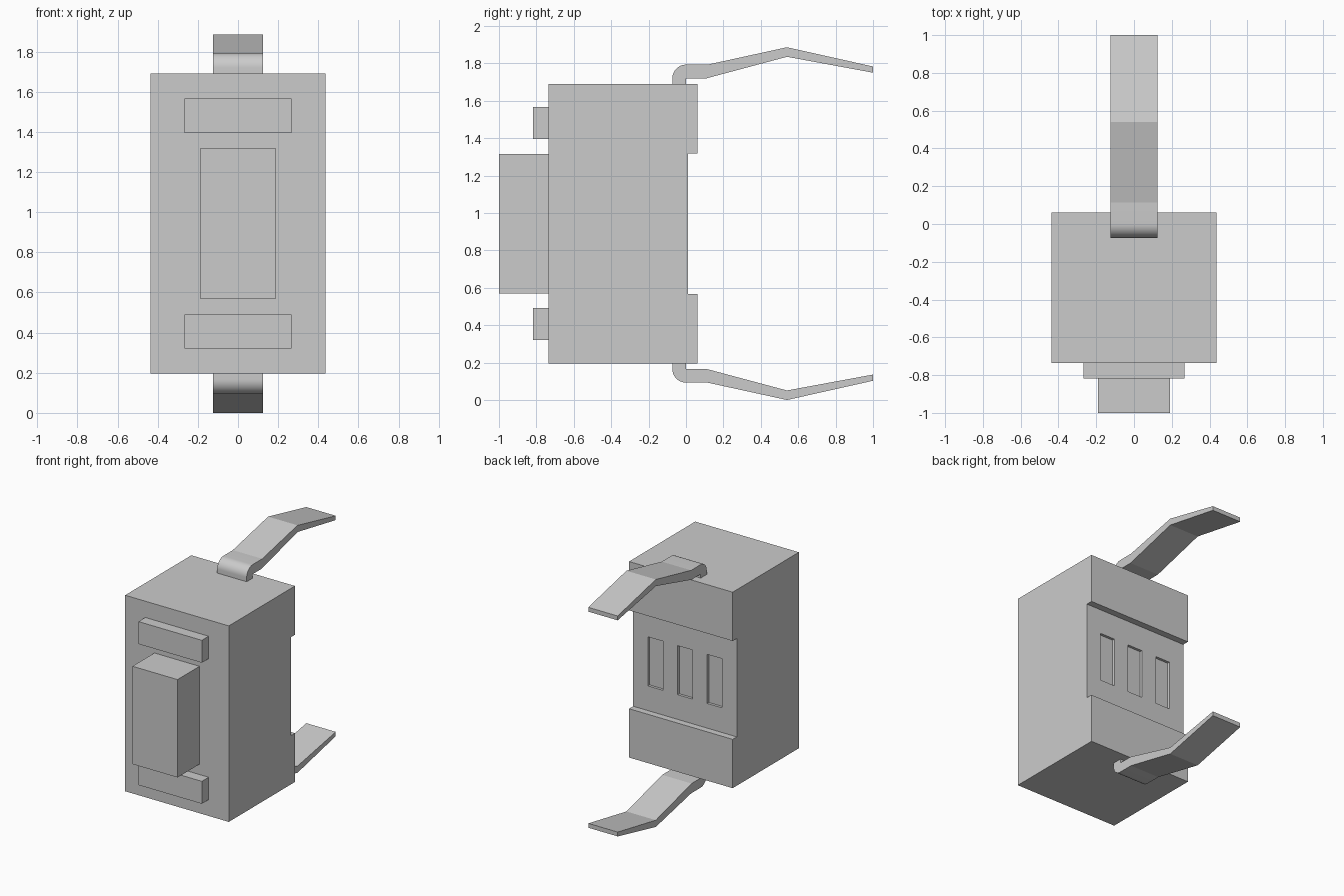
import bpy, bmesh, math

if "Cube" in bpy.data.objects:
    bpy.data.objects.remove(bpy.data.objects["Cube"], do_unlink=True)

MID = 0.943  # height of the horizontal symmetry plane

grey = bpy.data.materials.new("light_grey")
grey.use_nodes = True
colour = (0.6, 0.6, 0.6, 1)
grey.diffuse_color = colour
grey.node_tree.nodes["Principled BSDF"].inputs["Base Color"].default_value = colour


def extrude_profile(name, points, half_width):
    """Side profile of (y, z) points extruded across x."""
    bm = bmesh.new()
    face = bm.faces.new([bm.verts.new((-half_width, y, z)) for y, z in points])
    new = bmesh.ops.extrude_face_region(bm, geom=[face])["geom"]
    verts = [v for v in new if isinstance(v, bmesh.types.BMVert)]
    bmesh.ops.translate(bm, verts=verts, vec=(2 * half_width, 0, 0))
    bmesh.ops.recalc_face_normals(bm, faces=bm.faces)
    mesh = bpy.data.meshes.new(name)
    bm.to_mesh(mesh)
    bm.free()
    mesh.materials.append(grey)
    obj = bpy.data.objects.new(name, mesh)
    bpy.context.collection.objects.link(obj)
    return obj


def block(name, half_width, y0, y1, z0, z1):
    return extrude_profile(name, [(y0, z0), (y1, z0), (y1, z1), (y0, z1)], half_width)


def flip(points):
    return [(y, 2 * MID - z) for y, z in points]


def activate(obj):
    bpy.ops.object.select_all(action='DESELECT')
    obj.select_set(True)
    bpy.context.view_layer.objects.active = obj


# Housing with a wide channel across the back
upper = [(-0.735, 1.69), (0.062, 1.69), (0.062, 1.318), (0.012, 1.318)]
housing = extrude_profile("housing", upper + flip(upper)[::-1], 0.437)

# Three shallow slots sunk into the channel floor
for x in (-0.25, 0, 0.25):
    cutter = block("slot_cutter", 0.0625, -0.008, 0.04, MID - 0.187, MID + 0.187)
    cutter.location.x = x
    cutter.hide_render = True
    activate(housing)
    cut = housing.modifiers.new("slot", 'BOOLEAN')
    cut.operation = 'DIFFERENCE'
    cut.solver = 'EXACT'
    cut.object = cutter
    bpy.ops.object.modifier_apply(modifier=cut.name)
    bpy.data.objects.remove(cutter, do_unlink=True)

# Front button and the two ribs above and below it
block("front_button", 0.19, -1, -0.735, MID - 0.373, MID + 0.373)
block("upper_rib", 0.267, -0.817, -0.735, 1.395, 1.566)
block("lower_rib", 0.267, -0.817, -0.735, 2 * MID - 1.566, 2 * MID - 1.395)

# Bent spring clips with a rounded root
R = 0.073
arc = [(-R * math.cos(a), 1.72 + R * math.sin(a))
       for a in (math.pi / 2 * i / 12 for i in range(13))]
clip = [(0, 1.72), (0, 1.69), (-R, 1.69)] + arc + [
    (0.115, 1.793), (0.54, 1.886), (1, 1.783),
    (1, 1.75), (0.54, 1.835), (0.11, 1.72)]
for name, points in (("upper_clip", clip), ("lower_clip", flip(clip))):
    activate(extrude_profile(name, points, 0.124))
    bpy.ops.object.shade_smooth_by_angle(angle=math.radians(10))
